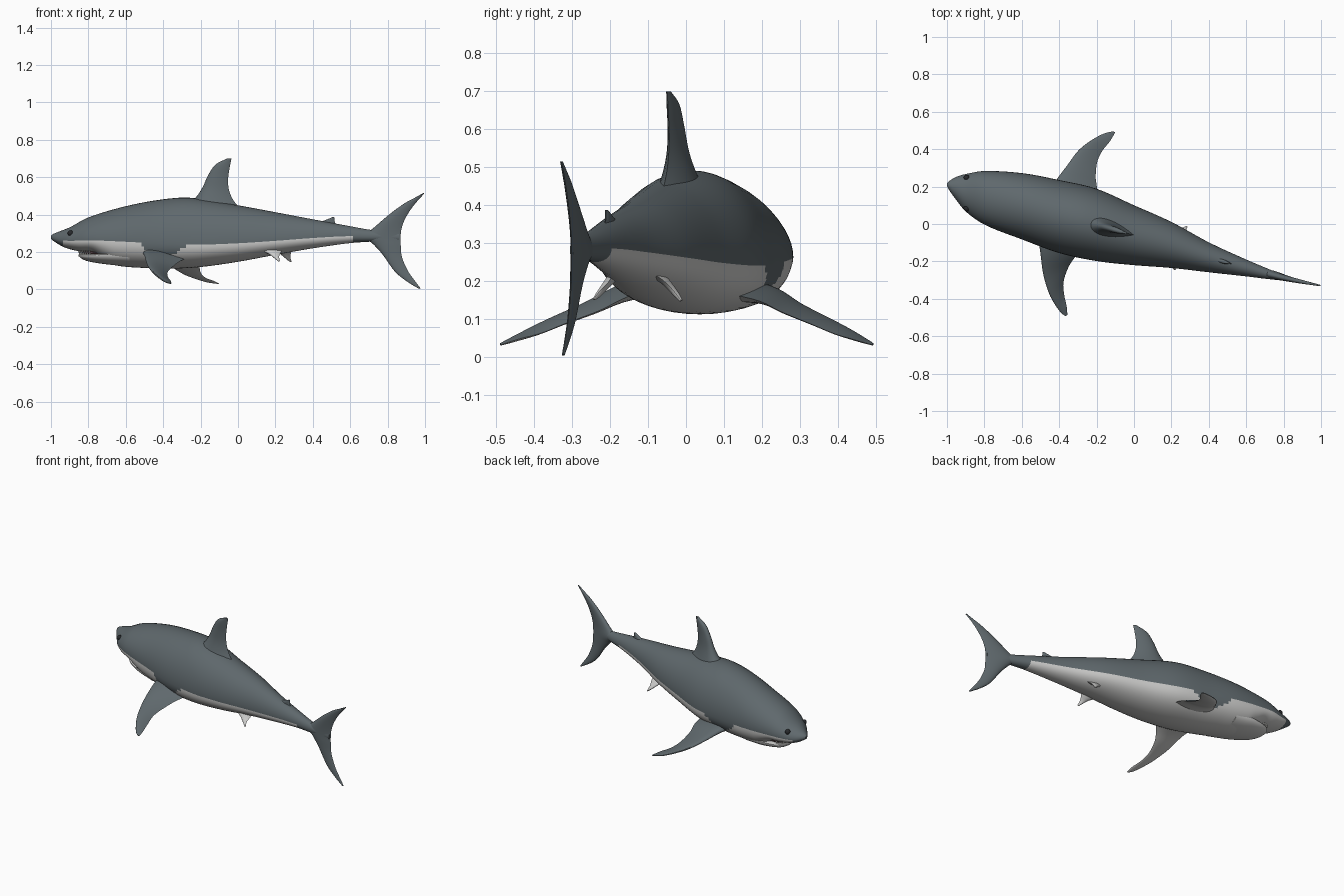
import bpy, bmesh, math
from mathutils import Vector

if "Cube" in bpy.data.objects:
    bpy.data.objects.remove(bpy.data.objects["Cube"])


def material(name, rgb):
    m = bpy.data.materials.new(name)
    m.diffuse_color = (*rgb, 1)
    m.use_nodes = True
    m.node_tree.nodes["Principled BSDF"].inputs["Base Color"].default_value = m.diffuse_color
    return m


GREY = material("slate grey", (0.115, 0.14, 0.152))
WHITE = material("belly white", (0.60, 0.60, 0.59))
BLACK = material("eye black", (0.02, 0.022, 0.025))
MOUTH = material("mouth dark", (0.10, 0.05, 0.05))
TEETH = material("tooth white", (0.8, 0.8, 0.76))


def smooth(keys, x):
    """Smooth interpolation through (x, value) keys."""
    n = len(keys)
    if x <= keys[0][0]:
        return keys[0][1]
    if x >= keys[-1][0]:
        return keys[-1][1]
    i = max(k for k in range(n - 1) if keys[k][0] <= x)

    def slope(k):
        a, b = keys[max(k - 1, 0)], keys[min(k + 1, n - 1)]
        return (b[1] - a[1]) / (b[0] - a[0])
    (x0, v0), (x1, v1) = keys[i], keys[i + 1]
    h = x1 - x0
    t = (x - x0) / h
    return (v0 * (2*t**3 - 3*t*t + 1) + v1 * (3*t*t - 2*t**3)
            + h * (slope(i) * (t**3 - 2*t*t + t) + slope(i + 1) * (t**3 - t*t)))


# swimming bend of the spine, seen from the top
SPINE = [(-1, .21), (-.95, .19), (-.9, .167), (-.8, .14), (-.6, .095), (-.4, .04), (-.2, -.005),
         (0, -.06), (.2, -.112), (.4, -.178), (.6, -.235), (.8, -.288), (1, -.33)]


def spine(x):
    return smooth(SPINE, x)


def skin(name, rings, mats, rule):
    """Join closed rings into a capped, smooth skin; rule(j, centre) picks the colour."""
    bm = bmesh.new()
    rows = [[bm.verts.new(p) for p in r] for r in rings]
    n = len(rows[0])
    for a, b in zip(rows, rows[1:]):
        for j in range(n):
            f = bm.faces.new((a[j], a[(j + 1) % n], b[(j + 1) % n], b[j]))
            f.material_index = rule(j, f.calc_center_median())
    bm.faces.new(rows[0])
    bm.faces.new(rows[-1])
    bmesh.ops.recalc_face_normals(bm, faces=bm.faces)
    return finish(name, bm, mats)


def finish(name, bm, mats):
    me = bpy.data.meshes.new(name)
    bm.to_mesh(me)
    bm.free()
    for m in mats:
        me.materials.append(m)
    ob = bpy.data.objects.new(name, me)
    bpy.context.collection.objects.link(ob)
    bpy.ops.object.select_all(action='DESELECT')
    ob.select_set(True)
    bpy.context.view_layer.objects.active = ob
    bpy.ops.object.shade_smooth_by_angle(angle=math.radians(45))
    return ob


SIDES = 48


def hull(name, x0, x1, count, top, mid, bottom, width, mats, rule):
    """Round body whose sections follow four profile curves along x."""
    rings = []
    for i in range(count + 1):
        x = x0 + (x1 - x0) * (i / count) ** 1.6
        t, m, b, w = (smooth(k, x) for k in (top, mid, bottom, width))
        ring = []
        for j in range(SIDES):
            a = 2 * math.pi * j / SIDES
            s = math.sin(a)
            z = m + (t - m) * s if s >= 0 else m - (m - b) * abs(s) ** 0.92
            ring.append((x, spine(x) + w * math.cos(a), z))
        rings.append(ring)
    return skin(name, rings, mats, rule)


# body: lower half is white, except nose, tail and around the pectoral roots
def body_colour(j, c):
    shoulder = -.52 < c.x < -.25 and c.z > .165 + 1.6 * abs(c.x + .40) ** 1.5
    return int(j >= SIDES // 2 and -.935 < c.x < .62 and not shoulder)


TOP = [(-1, .288), (-.985, .298), (-.95, .312), (-.9, .332), (-.8, .385), (-.6, .445), (-.4, .482),
       (-.25, .49), (0, .45), (.2, .413), (.4, .375), (.6, .338), (.7, .32), (.86, .30)]
MID = [(-1, .279), (-.95, .265), (-.9, .26), (-.8, .263), (-.6, .255), (-.4, .245), (-.2, .24),
       (0, .247), (.2, .26), (.4, .275), (.6, .285), (.86, .28)]
BOTTOM = [(-1, .27), (-.985, .258), (-.93, .226), (-.85, .204), (-.78, .195), (-.72, .16),
          (-.66, .13), (-.5, .115), (-.35, .112), (-.2, .12), (0, .148), (.2, .185), (.4, .22),
          (.6, .248), (.7, .255), (.86, .265)]
WIDTH = [(-1, .008), (-.985, .028), (-.95, .062), (-.9, .1), (-.8, .143), (-.6, .177), (-.4, .195),
         (-.2, .193), (0, .16), (.2, .123), (.4, .08), (.6, .045), (.7, .03), (.86, .005)]
hull("body", -1, .86, 130, TOP, MID, BOTTOM, WIDTH, [GREY, WHITE], body_colour)

# lower jaw and the dark gap between the jaws
hull("lower_jaw", -.852, -.58, 30,
     [(-.852, .186), (-.82, .19), (-.7, .195), (-.58, .20)],
     [(-.852, .184), (-.82, .183), (-.7, .187), (-.58, .19)],
     [(-.852, .178), (-.835, .164), (-.8, .15), (-.7, .134), (-.58, .124)],
     [(-.852, .015), (-.84, .05), (-.8, .09), (-.7, .13), (-.58, .15)],
     [WHITE], lambda j, c: 0)
hull("mouth_lining", -.835, -.68, 16,
     [(-.835, .21), (-.68, .215)], [(-.835, .197), (-.68, .197)], [(-.835, .18), (-.68, .18)],
     [(-.835, .01), (-.82, .045), (-.78, .08), (-.68, .10)], [MOUTH], lambda j, c: 0)

# upper and lower rows of teeth
bm = bmesh.new()
for k in range(15):
    a = math.radians(-75 + 150 * k / 14)
    for down, z, r in ((1, .208, 1.0), (-1, .186, .93)):
        x = -.775 - .075 * r * math.cos(a)
        p = Vector((x, spine(x) + .085 * r * math.sin(a), z))
        base = [bm.verts.new(p + Vector((.006 * math.cos(q), .006 * math.sin(q), 0)))
                for q in (0, math.pi / 2, math.pi, 3 * math.pi / 2)]
        tip = bm.verts.new(p - Vector((0, 0, .016 * down)))
        for j in range(4):
            bm.faces.new((base[j], base[(j + 1) % 4], tip))
bmesh.ops.recalc_face_normals(bm, faces=bm.faces)
finish("teeth", bm, [TEETH])

# eyes
for side, label in ((1, "left"), (-1, "right")):
    bm = bmesh.new()
    bmesh.ops.create_uvsphere(bm, u_segments=16, v_segments=10, radius=.016)
    bmesh.ops.translate(bm, verts=bm.verts, vec=(-.895, spine(-.895) + side * .082, .300))
    finish(label + "_eye", bm, [BLACK])


def fin(name, lead, trail, thick, normal, mats=(GREY,), steps=28, chord=12):
    """Blade between a leading and a trailing edge; second material goes on the underside."""
    nrm = Vector(normal).normalized()
    last = len(lead) - 1

    def at(points, s):
        return Vector([smooth([(i, p[k]) for i, p in enumerate(points)], s) for k in range(3)])
    rings = []
    for i in range(steps + 1):
        s = last * i / steps
        a, b = at(lead, s), at(trail, s)
        th = max(smooth(list(enumerate(thick)), s), .001)
        ring = []
        for j in range(2 * chord):
            u = abs(j - chord) / chord           # 1 = trailing, 0 = leading
            u = u ** 1.5
            h = th * 2.6 * math.sqrt(u) * (1 - u) + .0008
            ring.append(a.lerp(b, u) + nrm * (h if j < chord else -h))
        rings.append(ring)
    return skin(name, rings, mats, lambda j, c: int(len(mats) > 1 and j >= chord))


def upright(points):
    return [(x, spine(x), z) for x, z in points]


# fins standing on the spine
ACROSS = (.28, 1, 0)
fin("dorsal_fin",
    upright([(-.29, .44), (-.228, .49), (-.19, .545), (-.16, .61), (-.12, .668), (-.06, .699)]),
    upright([(.04, .41), (-.02, .47), (-.048, .53), (-.053, .59), (-.045, .65), (-.035, .70)]),
    [.06, .04, .025, .018, .014, .005], ACROSS)
fin("second_dorsal_fin",
    upright([(.40, .35), (.45, .365), (.485, .378), (.505, .387)]),
    upright([(.53, .33), (.522, .35), (.515, .37), (.515, .386)]),
    [.016, .01, .007, .003], ACROSS)
fin("tail_fin",
    upright([(.968, .003), (.90, .045), (.837, .098), (.773, .187), (.72, .245), (.67, .287),
             (.72, .325), (.81, .402), (.89, .46), (.945, .49), (.99, .515)]),
    upright([(.976, .006), (.935, .06), (.905, .105), (.876, .175), (.87, .235), (.869, .272),
             (.873, .32), (.892, .375), (.925, .43), (.96, .474), (.997, .514)]),
    [.003, .006, .009, .013, .018, .022, .018, .013, .009, .006, .003], ACROSS, steps=50)

# pectoral fins, turned with the bend of the body
fin("left_pectoral_fin",
    [(-.47, .13, .185), (-.415, .235, .168), (-.36, .31, .128), (-.30, .39, .09), (-.24, .44, .065),
     (-.17, .48, .042), (-.115, .495, .033)],
    [(-.2, .09, .17), (-.198, .19, .147), (-.205, .25, .118), (-.197, .33, .085), (-.17, .39, .06),
     (-.13, .44, .045), (-.10, .49, .031)],
    [.035, .022, .015, .011, .008, .005, .002], (0, .4, 1), (GREY, WHITE))
fin("right_pectoral_fin",
    [(-.515, -.05, .205), (-.50, -.16, .18), (-.485, -.27, .132), (-.455, -.37, .09),
     (-.42, -.435, .06), (-.39, -.475, .04), (-.368, -.491, .033)],
    [(-.25, -.1, .18), (-.31, -.17, .15), (-.35, -.23, .12), (-.377, -.31, .09),
     (-.373, -.38, .062), (-.36, -.44, .046), (-.356, -.487, .031)],
    [.035, .022, .015, .011, .008, .005, .002], (0, -.4, 1), (GREY, WHITE))

# pelvic fins
fin("left_pelvic_fin",
    [(.18, -.07, .215), (.225, -.045, .19), (.262, -.022, .16), (.28, -.012, .147)],
    [(.29, -.09, .22), (.285, -.06, .20), (.28, -.035, .175), (.286, -.015, .149)],
    [.014, .01, .007, .003], (0, 1, .5), (WHITE,))
fin("right_pelvic_fin",
    [(.12, -.19, .21), (.165, -.21, .19), (.20, -.23, .163), (.215, -.243, .15)],
    [(.24, -.19, .22), (.228, -.205, .195), (.22, -.225, .175), (.224, -.243, .152)],
    [.014, .01, .007, .003], (0, -1, .5), (WHITE,))
